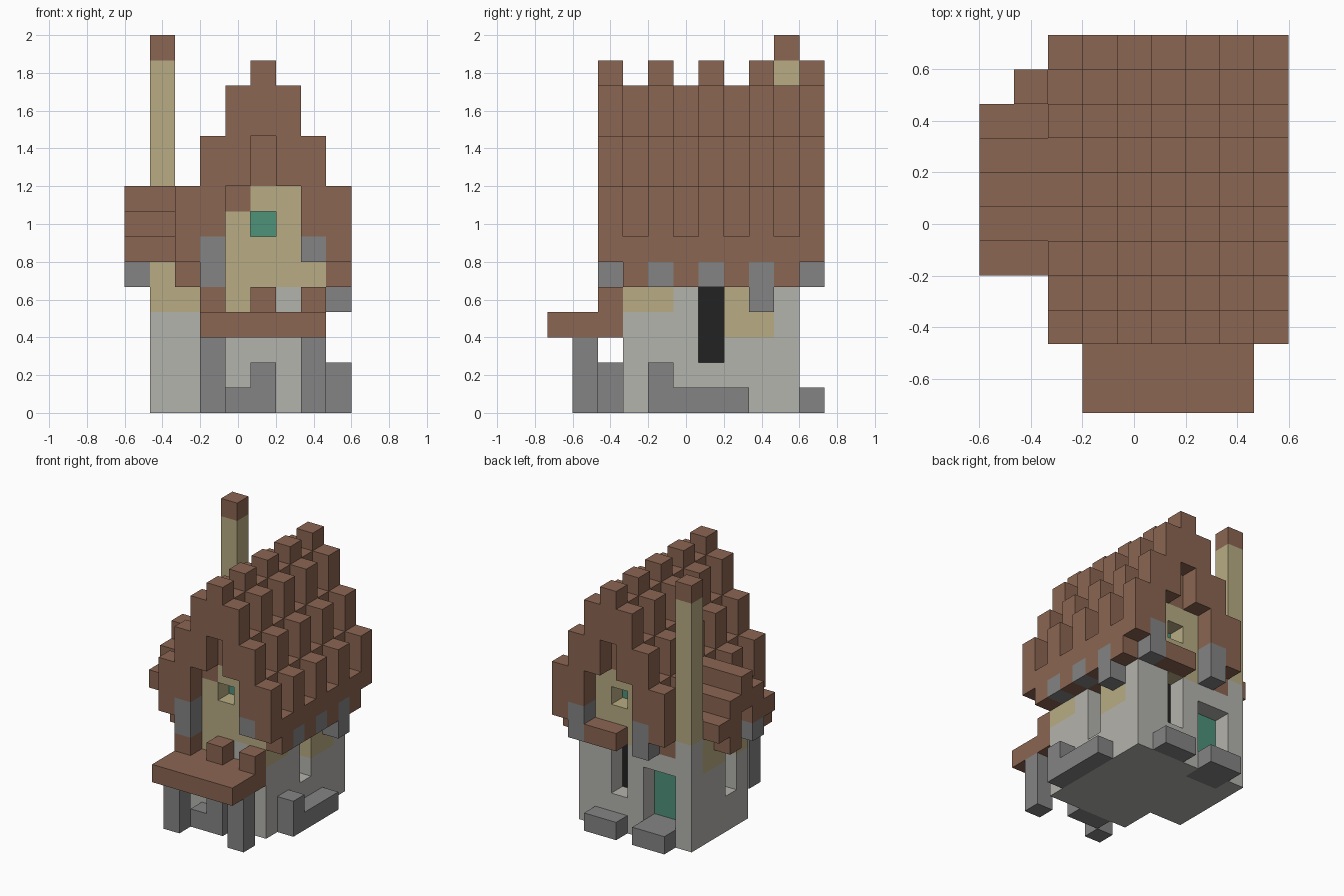
import bpy
import bmesh
from mathutils import Vector

cube = bpy.data.objects.get("Cube")
if cube:
    bpy.data.objects.remove(cube, do_unlink=True)

UNIT = 2 / 15
ORIGIN = Vector((-0.6, -11 / 15, 0))


def make_material(name, rgb):
    """Flat material from an sRGB colour."""
    linear = [((c / 255 + 0.055) / 1.055) ** 2.4 for c in rgb] + [1]
    mat = bpy.data.materials.new(name)
    mat.use_nodes = True
    mat.diffuse_color = linear
    mat.node_tree.nodes["Principled BSDF"].inputs["Base Color"].default_value = linear
    return mat


MATERIALS = {
    "brown": make_material("roof_brown", (139, 102, 82)),
    "tan": make_material("plaster_tan", (184, 172, 131)),
    "pale": make_material("wall_pale_grey", (180, 179, 173)),
    "grey": make_material("stone_grey", (132, 132, 132)),
    "teal": make_material("teal", (78, 146, 122)),
    "black": make_material("dark_glass", (34, 34, 34)),
}

cells = {}  # block position -> (part, colour)


def block(part, colour, x, y, z):
    """Fill inclusive block ranges; later parts replace earlier ones."""
    span = [(r, r) if isinstance(r, int) else r for r in (x, y, z)]
    for i in range(span[0][0], span[0][1] + 1):
        for j in range(span[1][0], span[1][1] + 1):
            for k in range(span[2][0], span[2][1] + 1):
                if part:
                    cells[i, j, k] = (part, colour)
                else:
                    cells.pop((i, j, k), None)


def carve(x, y, z):
    block(None, None, x, y, z)


# Stone walls: main house and side wing
block("main_walls", "pale", (3, 7), (3, 9), (0, 4))
block("wing_walls", "pale", (1, 2), (5, 9), (0, 5))
block("wing_plaster", "tan", (1, 2), 5, (4, 5))
block("wing_plaster", "tan", 1, (7, 8), (4, 5))
block("wall_plaster", "tan", 7, (3, 4), 4)
block("wall_plaster", "tan", 7, (7, 8), (3, 4))
block("wall_plaster", "tan", 4, 3, 4)

# Stepped roof: courses alternate between high and low along the ridge
HIGH, LOW, UNDER = (14, 13, 11, 9), (13, 11, 9, 7), (11, 9, 7, 5)
for j in range(2, 11):
    tops = LOW if j % 2 else HIGH
    for i in range(2, 9):
        d = abs(i - 5)
        gable_end = j in (2, 10)
        under = UNDER[d] if gable_end else 5
        if gable_end and d == 3:
            under += 1
        block("roof", "brown", i, j, (under, tops[d] - 1))

# Gable walls with small recessed windows
for j, inner in ((3, 4), (9, 8)):
    block("gable_wall", "tan", (4, 6), j, (5, 8))
    block("gable_wall", "tan", (3, 7), j, (5, 6))
    block("gable_window", "teal", 5, inner, 7)
    carve(5, j, 7)
block("roof", "brown", 4, 3, 8)

# Stone brackets under the roof
block("gable_bracket", "grey", 3, 2, (5, 6))
block("gable_bracket", "grey", 7, 2, 6)
for i in (3, 7):
    block("gable_bracket", "grey", i, 10, (5, 6))
for j in (4, 6, 8):
    block("eave_bracket", "grey", 8, j, 5)
block("eave_bracket", "grey", 8, 8, 4)

# Chimney
block("chimney", "pale", 1, 9, (0, 5))
block("chimney", "tan", 1, 9, (6, 13))
block("chimney_cap", "brown", 1, 9, 14)

# Dormer with a stepped roof over the wing
for j in range(4, 9):
    block("dormer", "brown", (0, 2), j, (6, 8 - abs(j - 6)))
carve(0, 6, 6)
block("dormer_bracket", "grey", 0, 5, 5)
block("dormer_bracket", "brown", 0, 7, 5)

# Tall narrow windows
block("window_glass", "black", 6, 6, (2, 4))
carve(7, 6, (2, 4))
block("window_glass", "black", 2, 6, (2, 4))
carve(1, 6, (2, 4))
block("window_glass", "black", 5, 8, (2, 4))
carve(5, 9, (2, 4))

# Back door, its step and the window ledge
block("door", "teal", (2, 3), 8, (1, 3))
carve((2, 3), 9, (1, 3))
block("door_step", "grey", (2, 3), (9, 10), 0)
block("window_ledge", "brown", (5, 6), 10, 5)

# Porch roof on two posts
block("porch_roof", "brown", (3, 7), (0, 2), 3)
for i in (3, 5, 7):
    block("porch_roof_stub", "brown", i, 2, 4)
for i in (3, 7):
    block("porch_post", "grey", i, 1, (0, 2))

# Loose stones around the base
block("base_stones", "grey", (4, 5), 2, 0)
block("base_stones", "grey", 5, 2, 1)
block("base_stones", "grey", 8, (4, 7), 0)
block("base_stones", "grey", 8, 4, 1)
block("base_stones", "grey", (5, 6), 10, 0)


def build_part(part):
    """Make one mesh from the exposed sides of a part's blocks."""
    colours = sorted({c for p, c in cells.values() if p == part})
    bm = bmesh.new()
    for pos, (owner, colour) in cells.items():
        if owner != part:
            continue
        for axis in range(3):
            for side in (-1, 1):
                step = [0, 0, 0]
                step[axis] = side
                if tuple(a + b for a, b in zip(pos, step)) in cells:
                    continue
                u, v = Vector((0, 0, 0)), Vector((0, 0, 0))
                u[(axis + 1) % 3] = 0.5
                v[(axis + 2) % 3] = 0.5
                centre = Vector(pos) + Vector((0.5, 0.5, 0.5)) + Vector(step) / 2
                ring = [-u - v, u - v, u + v, v - u][::side]
                face = bm.faces.new([bm.verts.new(ORIGIN + (centre + c) * UNIT) for c in ring])
                face.material_index = colours.index(colour)
    bmesh.ops.remove_doubles(bm, verts=bm.verts, dist=0.001)
    bmesh.ops.dissolve_limit(bm, angle_limit=0.01, verts=bm.verts, edges=bm.edges,
                             delimit={"MATERIAL"})
    mesh = bpy.data.meshes.new(part)
    bm.to_mesh(mesh)
    bm.free()
    for colour in colours:
        mesh.materials.append(MATERIALS[colour])
    bpy.context.collection.objects.link(bpy.data.objects.new(part, mesh))


for part in sorted({p for p, c in cells.values()}):
    build_part(part)
